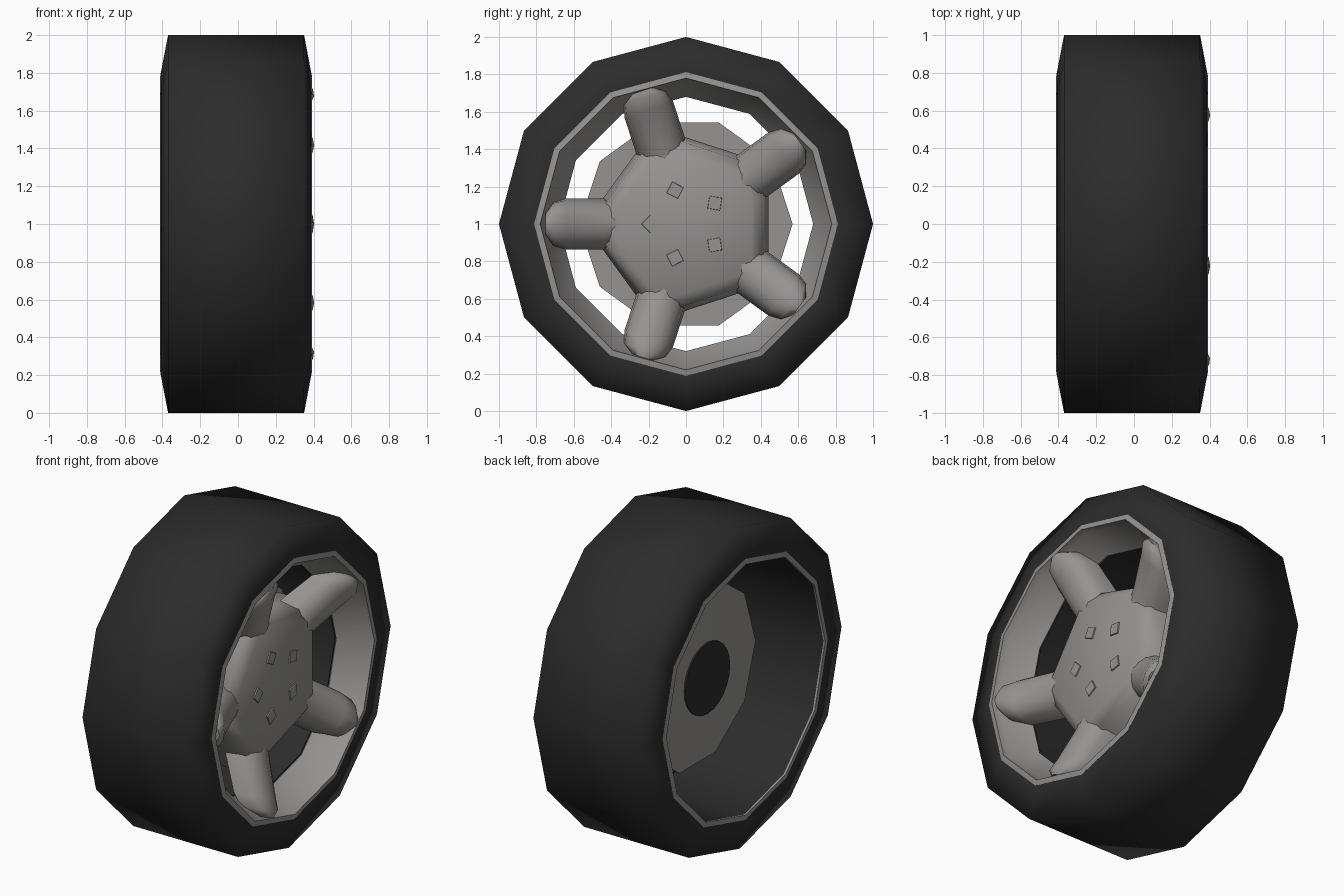
import bpy, bmesh, math
from mathutils import Matrix

if "Cube" in bpy.data.objects:
    bpy.data.objects.remove(bpy.data.objects["Cube"])


def material(name, rgb):
    m = bpy.data.materials.new(name)
    m.diffuse_color = (*rgb, 1)
    m.use_nodes = True
    m.node_tree.nodes["Principled BSDF"].inputs["Base Color"].default_value = m.diffuse_color
    return m


RUBBER = material("dark rubber", (0.025, 0.025, 0.025))
METAL = material("warm grey metal", (0.30, 0.293, 0.283))


def finish(bm, name, mat, angle):
    """Turn a bmesh (axle along x through the origin) into an object at wheel height."""
    bmesh.ops.recalc_face_normals(bm, faces=bm.faces)
    me = bpy.data.meshes.new(name)
    bm.to_mesh(me)
    bm.free()
    me.materials.append(mat)
    ob = bpy.data.objects.new(name, me)
    bpy.context.collection.objects.link(ob)
    ob.location.z = 1
    bpy.ops.object.select_all(action='DESELECT')
    ob.select_set(True)
    bpy.context.view_layer.objects.active = ob
    bpy.ops.object.shade_smooth_by_angle(angle=math.radians(angle))
    return ob


def revolve(name, profile, sides, mat, closed=True, caps=False, start=0, angle=40):
    """Spin (x, radius) points round the axle."""
    bm = bmesh.new()
    rings = []
    for x, r in profile:
        rings.append([bm.verts.new((x, r * math.cos(start + i * math.tau / sides),
                                    r * math.sin(start + i * math.tau / sides)))
                      for i in range(sides)])
    n = len(rings)
    for j in range(n if closed else n - 1):
        a, b = rings[j], rings[(j + 1) % n]
        for i in range(sides):
            k = (i + 1) % sides
            bm.faces.new((a[i], a[k], b[k], b[i]))
    if caps:
        bm.faces.new(rings[0])
        bm.faces.new(rings[-1])
    return finish(bm, name, mat, angle)


# Tyre, twelve sided with softly shaded shoulders
revolve("tire", [(-0.40, 0.79), (-0.407, 0.81), (-0.37, 1), (0.35, 1), (0.386, 0.81), (0.38, 0.79)],
        12, RUBBER, angle=85)

# Front rim: lip and funnel
revolve("front_rim", [(0.386, 0.812), (0.392, 0.78), (0.35, 0.772), (0.20, 0.68), (0.19, 0.69), (0.35, 0.80)],
        12, METAL, angle=35)

# Rear lip and dark inner barrel
revolve("rear_lip", [(-0.407, 0.812), (-0.412, 0.78), (-0.40, 0.78), (-0.40, 0.81)], 12, METAL)
revolve("inner_barrel", [(-0.405, 0.782), (0.18, 0.77), (0.188, 0.682)], 12, RUBBER, closed=False)

# Five-sided hub block, the dished disc behind it and the dark axle socket
revolve("hub", [(-0.03, 0.544), (0.06, 0.544), (0.22, 0.51), (0.268, 0.43)], 5, METAL,
        closed=False, caps=True, start=math.radians(36), angle=50)
revolve("back_plate", [(-0.145, 0.20), (-0.08, 0.57), (-0.02, 0.57)], 10, METAL,
        closed=False, caps=True, angle=30)
revolve("axle_socket", [(-0.15, 0.22), (-0.14, 0.22)], 24, RUBBER, closed=False, caps=True)

# Five arched spokes rising outward, from (radius, half width, base x, ridge x) sections
SECTIONS = [(0.34, 0.12, 0.06, 0.262), (0.44, 0.137, 0.10, 0.285), (0.64, 0.137, 0.20, 0.365),
            (0.71, 0.12, 0.25, 0.403), (0.75, 0.06, 0.30, 0.397)]
STEPS = 8
bm = bmesh.new()
for s in range(5):
    turn = Matrix.Rotation(math.radians(36 + 72 * s), 3, 'X')
    rings = []
    for r, w, base, ridge in SECTIONS:
        ring = []
        for i in range(STEPS + 1):
            t = math.pi * i / STEPS
            arch = abs(math.sin(t)) ** 0.65
            v = bm.verts.new((base + (ridge - base) * arch, r, w * math.cos(t)))
            v.co = turn @ v.co
            ring.append(v)
        rings.append(ring)
    for a, b in zip(rings, rings[1:]):
        for i in range(STEPS + 1):
            k = (i + 1) % (STEPS + 1)
            bm.faces.new((a[i], a[k], b[k], b[i]))
    bm.faces.new(rings[0])
    bm.faces.new(rings[-1])
finish(bm, "spokes", METAL, 50)

# Five square wheel nuts in line with the spokes
bm = bmesh.new()
for s in range(5):
    a = math.radians(36 + 72 * s)
    m = (Matrix.Rotation(a, 4, 'X') @ Matrix.Translation((0.268, 0.19, 0))
         @ Matrix.Rotation(math.pi / 2, 4, 'Y'))
    bmesh.ops.create_cone(bm, cap_ends=True, segments=4, radius1=0.05, radius2=0.046,
                          depth=0.014, matrix=m)
finish(bm, "wheel_nuts", METAL, 20)
